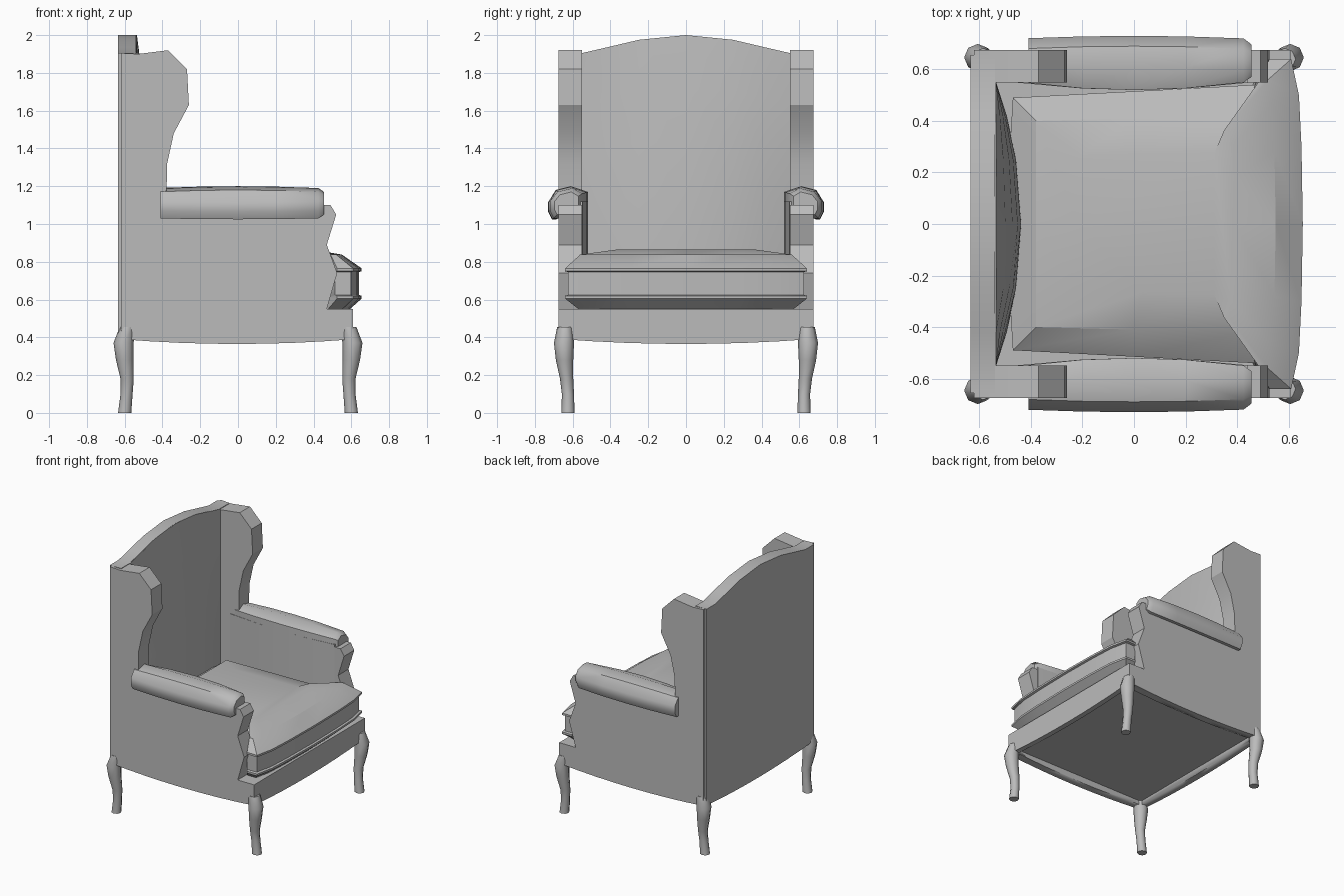
import bpy, bmesh, math
from mathutils import Vector

old = bpy.data.objects.get("Cube")
if old:
    bpy.data.objects.remove(old, do_unlink=True)

grey = bpy.data.materials.new("plain_grey")
grey.use_nodes = True
grey.diffuse_color = (0.5, 0.5, 0.5, 1)
grey.node_tree.nodes["Principled BSDF"].inputs["Base Color"].default_value = grey.diffuse_color


def activate(ob):
    bpy.ops.object.select_all(action='DESELECT')
    ob.select_set(True)
    bpy.context.view_layer.objects.active = ob


def finish(name, bm, angle=30):
    bmesh.ops.recalc_face_normals(bm, faces=bm.faces)
    mesh = bpy.data.meshes.new(name)
    bm.to_mesh(mesh)
    bm.free()
    ob = bpy.data.objects.new(name, mesh)
    bpy.context.collection.objects.link(ob)
    mesh.materials.append(grey)
    activate(ob)
    bpy.ops.object.shade_smooth_by_angle(angle=math.radians(angle))
    return ob


def loft(name, rings, angle=30):
    """Skin a list of equal closed rings and cap both ends."""
    bm = bmesh.new()
    loops = [[bm.verts.new(p) for p in ring] for ring in rings]
    n = len(loops[0])
    for a, b in zip(loops, loops[1:]):
        for i in range(n):
            j = (i + 1) % n
            bm.faces.new((a[i], a[j], b[j], b[i]))
    bm.faces.new(loops[0])
    bm.faces.new(loops[-1])
    return finish(name, bm, angle)


def panel(name, points, direction, thickness, swell):
    """Flat outline given thickness, with the outer face softly padded."""
    bm = bmesh.new()
    step = Vector(direction)
    outer = [bm.verts.new(p) for p in points]
    inner = [bm.verts.new(Vector(p) - step * thickness) for p in points]
    n = len(points)
    for i in range(n):
        j = (i + 1) % n
        bm.faces.new((outer[i], outer[j], inner[j], inner[i]))
    bm.faces.new(inner)
    front = bm.faces.new(outer)
    if swell:
        bmesh.ops.inset_individual(bm, faces=[front], thickness=0.05, use_even_offset=True)
        for v in front.verts:
            v.co += step * swell
    return finish(name, bm)


def box(name, low, high):
    return loft(name, [[(low[0], low[1], z), (high[0], low[1], z),
                        (high[0], high[1], z), (low[0], high[1], z)] for z in (low[2], high[2])])


def mirror(ob, x=False, y=True):
    mod = ob.modifiers.new("Mirror", 'MIRROR')
    mod.use_axis = (x, y, False)
    mod.use_clip = False
    mod.use_mirror_merge = False


def both_sides(half):
    """Complete a half outline whose first and last points lie on the centre line."""
    return half + [(p[0], -p[1]) + tuple(p[2:]) for p in reversed(half[1:-1])]


def hem(u):
    return 0.365 + 0.025 * u * u


steps = [i / 4 for i in range(-4, 5)]

# Side panel: wing, arm front and skirt in one outline
wing = [(-0.62, 1.905), (-0.53, 1.9), (-0.37, 1.92), (-0.27, 1.82), (-0.26, 1.63),
        (-0.34, 1.48), (-0.375, 1.32), (-0.38, 1.1), (0.49, 1.1), (0.52, 1.05),
        (0.47, 0.89), (0.525, 0.74), (0.47, 0.55), (0.61, 0.55)]
side = [(x, 0.655, z) for x, z in wing]
side += [(-0.005 - 0.615 * u, 0.655, hem(u)) for u in steps]
side_panels = panel("side_panels", side, (0, 1, 0), 0.105, 0.02)

# Back panel with arched crown
crown = [(0.655, 1.905), (0.55, 1.905), (0.42, 1.935), (0.25, 1.975), (0, 2.0)]
crown += [(-y, z) for y, z in reversed(crown[:-1])]
back = [(-0.62, y, z) for y, z in crown] + [(-0.62, 0.655 * u, hem(u)) for u in steps]
back_panel = panel("back_panel", back, (-1, 0, 0), 0.08, 0.015)

# Front rail under the cushion
rail = [(0.61, 0.655, 0.55), (0.61, -0.655, 0.55)] + [(0.61, 0.655 * u, hem(u)) for u in steps]
front_rail = panel("front_rail", rail, (1, 0, 0), 0.11, 0)

# Hollow the underside so that a thin hem remains
cutter = box("underside_cutter", (-0.58, -0.615, 0.2), (0.57, 0.615, 0.42))
cutter.hide_render = True
for ob in (side_panels, back_panel, front_rail):
    mod = ob.modifiers.new("Hollow", 'BOOLEAN')
    mod.operation = 'DIFFERENCE'
    mod.object = cutter
    activate(ob)
    bpy.ops.object.modifier_apply(modifier=mod.name)
bpy.data.objects.remove(cutter, do_unlink=True)
mirror(side_panels)
box("seat_deck", (-0.59, -0.625, 0.415), (0.58, 0.625, 0.548))

# Padded inner back, fullest near the seat
rings = []
for t in (0, 0.2, 0.4, 0.6, 0.8, 1):
    ring = []
    for y, z in crown[1:-1]:
        full = (1 - (y / 0.55) ** 2) * (1 - t * t)
        ring.append((-0.535 + 0.1 * full, y, 0.6 + t * (z - 0.6)))
    ring += [(-0.58, y, ring[i][2]) for i, y in ((-1, -0.55), (0, 0.55))]
    # Keep the rear edge under the arched crown
    ring.insert(-1, (-0.58, 0, ring[3][2]))
    rings.append(ring)
loft("back_padding", rings)

# Rolled armrest
roll = [(0.55, 1.08), (0.55, 1.16), (0.6, 1.19), (0.68, 1.17), (0.72, 1.12),
        (0.72, 1.07), (0.7, 1.03), (0.675, 1.03), (0.655, 1.07), (0.6, 1.08)]
rings = []
for x, k in ((-0.41, 1), (-0.2, 1), (0, 1), (0.2, 1), (0.425, 1), (0.455, 0.75)):
    bow = max(0, 1 - (x / 0.43) ** 2)
    rings.append([(x, 0.63 + (y - 0.63) * k + bow * (-0.03 if y < 0.56 else 0.01),
                   1.11 + (z - 1.11) * k + bow * (0.01 if z > 1.15 else -0.005))
                  for y, z in roll])
mirror(loft("armrests", rings, 40))

# Padding on the inside of each arm
rings = []
for x in (-0.45, -0.2, 0, 0.2, 0.44):
    y = 0.548 - 0.028 * max(0, 1 - (x / 0.44) ** 2)
    rings.append([(x, 0.6, 0.6), (x, y, 0.6), (x, y, 1.12), (x, 0.6, 1.12)])
mirror(loft("arm_padding", rings))

# T-shaped seat cushion with piped edges and a domed top
edge = both_sides([(0.655, 0), (0.65, 0.3), (0.64, 0.5), (0.61, 0.64), (0.525, 0.64),
                   (0.47, 0.54), (0, 0.515), (-0.47, 0.49), (-0.5, 0)])
top = both_sides([(0.55, 0), (0.545, 0.28), (0.53, 0.46), (0.52, 0.56), (0.49, 0.56),
                  (0.43, 0.42), (0, 0.41), (-0.38, 0.4), (-0.38, 0)])


def level(outline, z, k):
    return [(0.09 + (x - 0.09) * k, y * k, z) for x, y in outline]


loft("seat_cushion", [level(edge, 0.55, 0.89), level(edge, 0.605, 1), level(edge, 0.62, 1),
                      level(edge, 0.625, 0.975), level(edge, 0.745, 0.975),
                      level(edge, 0.75, 1), level(edge, 0.765, 1),
                      level(top, 0.838, 1), level(top, 0.865, 0.65)], 25)

# Curved legs
stations = [(0.6, 0.625, 0, 0.035), (0.59, 0.625, 0.1, 0.032), (0.587, 0.632, 0.18, 0.035),
            (0.6, 0.643, 0.28, 0.046), (0.606, 0.646, 0.37, 0.053), (0.585, 0.64, 0.455, 0.042)]
rings = [[(x + r * math.cos(a * math.tau / 8), y + r * math.sin(a * math.tau / 8), z)
          for a in range(8)] for x, y, z, r in stations]
mirror(loft("legs", rings, 50), x=True)
